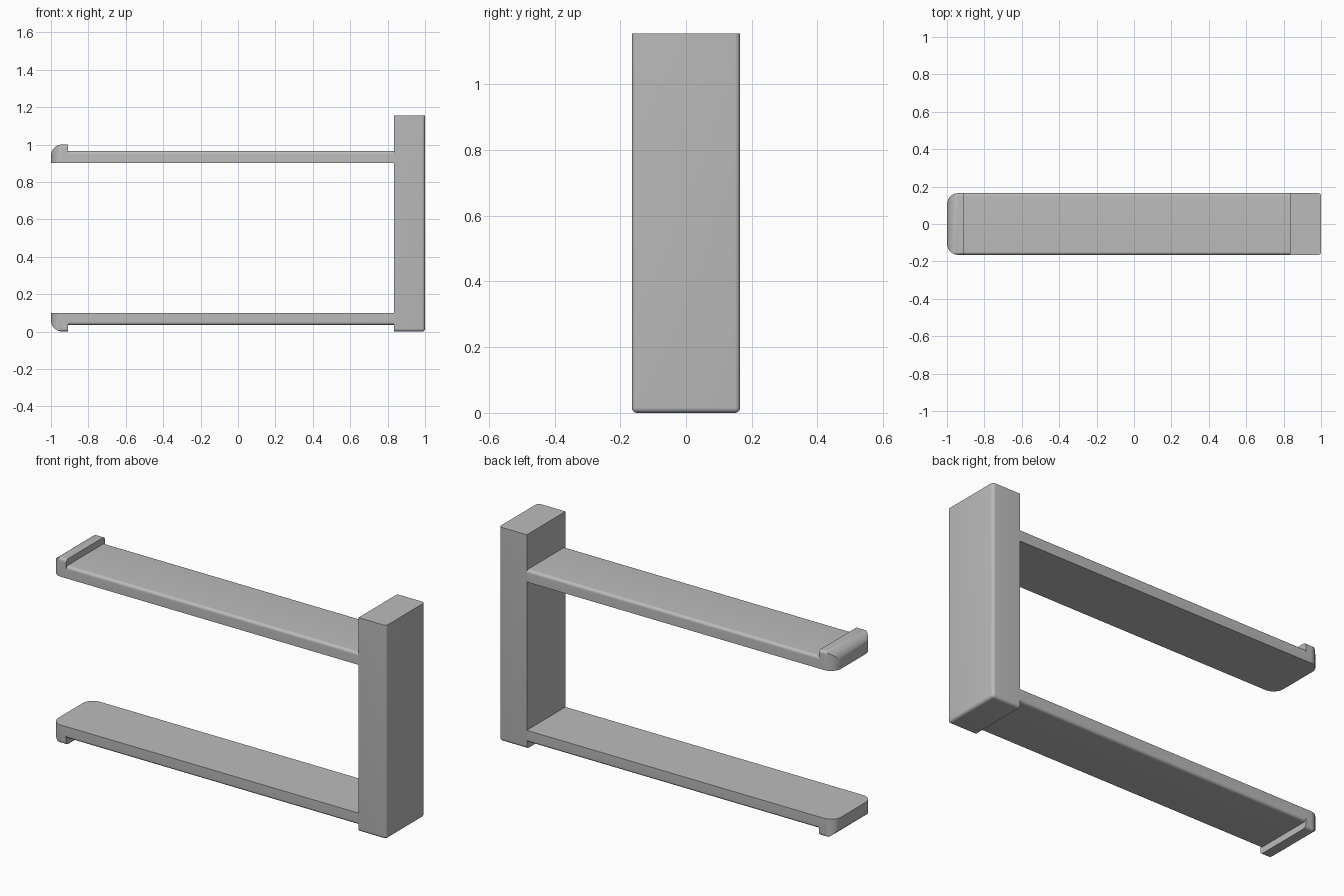
import bpy, bmesh, math
from mathutils import Vector

if "Cube" in bpy.data.objects:
    bpy.data.objects.remove(bpy.data.objects["Cube"])

HALF = 0.165          # half depth of every part
TOP, PLANK, UNDER = 1.0, 0.965, 0.90
TIP, LIP, POST = -1.0, -0.91, 0.835
FILLET = 0.016
ROUND = 0.06

grey = bpy.data.materials.new("plain grey")
grey.use_nodes = True
grey.diffuse_color = (0.5, 0.5, 0.5, 1)
grey.node_tree.nodes["Principled BSDF"].inputs["Base Color"].default_value = (0.5, 0.5, 0.5, 1)


def add_object(name, bm):
    bmesh.ops.recalc_face_normals(bm, faces=bm.faces)
    mesh = bpy.data.meshes.new(name)
    bm.to_mesh(mesh)
    bm.free()
    mesh.materials.append(grey)
    obj = bpy.data.objects.new(name, mesh)
    bpy.context.collection.objects.link(obj)
    return obj


def rounded(points, steps=10):
    """Outline from (u, v, radius) corners, all right-angled."""
    out = []
    for i, (u, v, r) in enumerate(points):
        p = Vector((u, v))
        if not r:
            out.append(p)
            continue
        a = (Vector(points[i - 1][:2]) - p).normalized() * r
        b = (Vector(points[(i + 1) % len(points)][:2]) - p).normalized() * r
        for k in range(steps + 1):
            t = k / steps * math.pi / 2
            out.append(p + a * (1 - math.sin(t)) + b * (1 - math.cos(t)))
    return out


def prism(name, points, place, sweep):
    """Extrude a rounded outline along a vector."""
    bm = bmesh.new()
    face = bm.faces.new([bm.verts.new(place(*p)) for p in rounded(points)])
    ext = bmesh.ops.extrude_face_region(bm, geom=[face])
    verts = [g for g in ext["geom"] if isinstance(g, bmesh.types.BMVert)]
    bmesh.ops.translate(bm, verts=verts, vec=sweep)
    return add_object(name, bm)


def combine(obj, other, operation):
    mod = obj.modifiers.new("combine", 'BOOLEAN')
    mod.operation, mod.solver, mod.object = operation, 'EXACT', other
    bpy.context.view_layer.objects.active = obj
    bpy.ops.object.modifier_apply(modifier=mod.name)
    bpy.data.objects.remove(other)


def smooth(obj):
    bpy.ops.object.select_all(action='DESELECT')
    obj.select_set(True)
    bpy.context.view_layer.objects.active = obj
    bpy.ops.object.shade_smooth_by_angle(angle=math.radians(30))


def section(name, height, x0, x1):
    """Bar along x whose two upper long edges are filleted."""
    pts = [(-HALF, UNDER, 0), (HALF, UNDER, 0), (HALF, height, FILLET), (-HALF, height, FILLET)]
    return prism(name, pts, lambda y, z: (x0, y, z), (x1 - x0, 0, 0))


# Upper arm: end lip rounded in side, plan and cross-section, joined to the plank
upper = prism("upper_arm",
              [(TIP, UNDER, 0), (LIP, UNDER, 0), (LIP, TOP, 0), (TIP, TOP, ROUND)],
              lambda x, z: (x, -HALF, z), (0, 2 * HALF, 0))
plan = prism("plan_cutter",
             [(TIP, -HALF, ROUND), (0, -HALF, 0), (0, HALF, 0), (TIP, HALF, ROUND)],
             lambda x, y: (x, y, UNDER - 0.1), (0, 0, 0.4))
combine(upper, plan, 'INTERSECT')
combine(upper, section("lip_cutter", TOP, TIP - 0.1, 0), 'INTERSECT')
combine(upper, section("plank", PLANK, LIP, POST), 'UNION')
bm = bmesh.new()
bm.from_mesh(upper.data)
bmesh.ops.remove_doubles(bm, verts=bm.verts, dist=0.00005)
bmesh.ops.dissolve_limit(bm, angle_limit=0.005, verts=bm.verts, edges=bm.edges)
bm.to_mesh(upper.data)
bm.free()

# Lower arm: the same arm mirrored, lip pointing down
bm = bmesh.new()
bm.from_mesh(upper.data)
for v in bm.verts:
    v.co.z = TOP - v.co.z
lower = add_object("lower_arm", bm)

# Post: outer upright edges and outer bottom edges filleted
bm = bmesh.new()
bmesh.ops.create_cube(bm, size=1)
for v in bm.verts:
    v.co = (POST if v.co.x < 0 else 1, v.co.y * 2 * HALF, 0 if v.co.z < 0 else 1.155)


def is_filleted(edge):
    a, b = (v.co for v in edge.verts)
    outer = min(a.x, b.x) > 0.99
    bottom = max(a.z, b.z) < 0.01
    upright = abs(a.z - b.z) > 0.1
    along_x = abs(a.x - b.x) > 0.1
    return (outer and (upright or bottom)) or (bottom and along_x)


bmesh.ops.bevel(bm, geom=[e for e in bm.edges if is_filleted(e)], offset=FILLET,
                segments=6, profile=0.5, affect='EDGES')
post = add_object("post", bm)

for part in (upper, lower, post):
    smooth(part)
